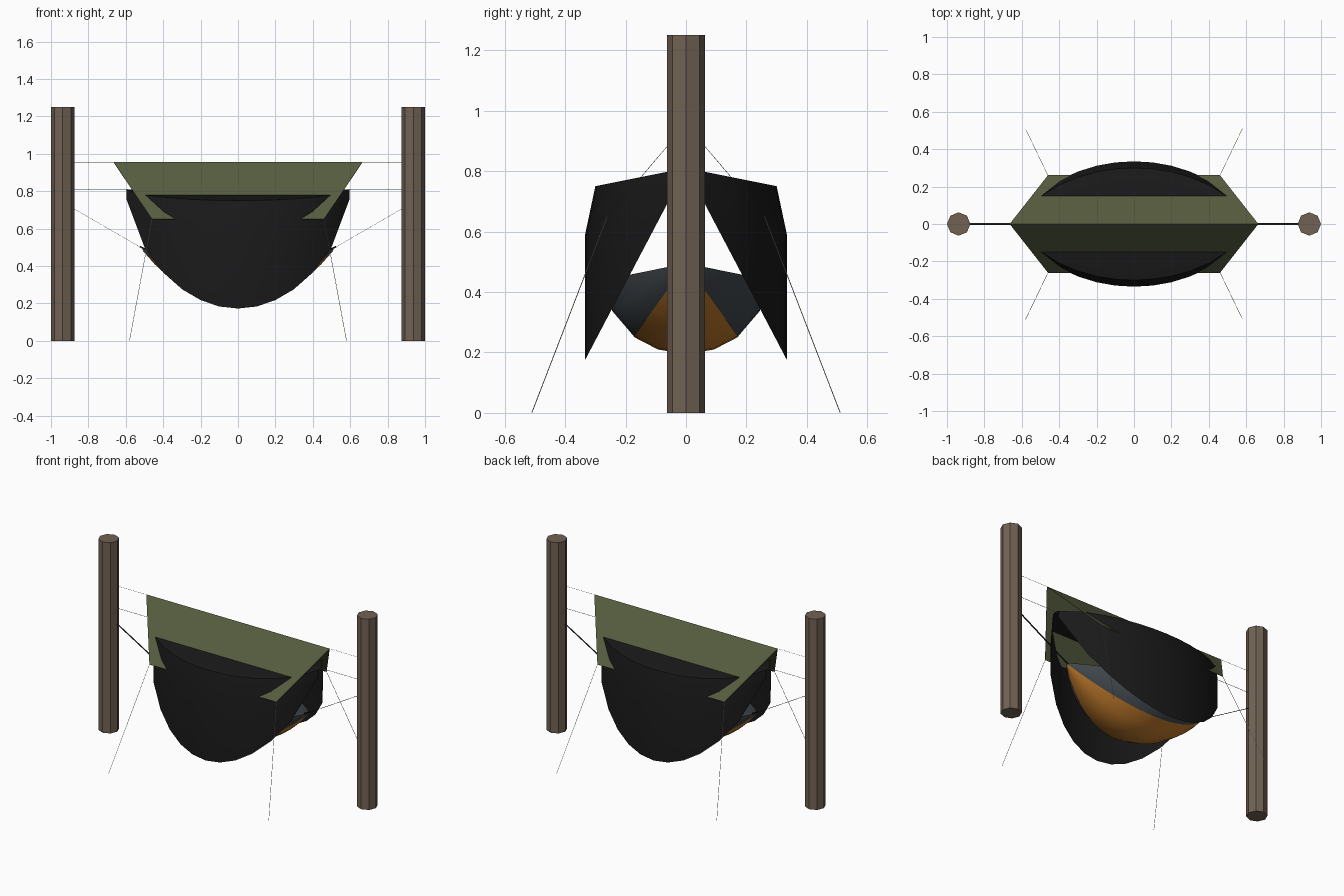
import bpy, bmesh, math
from mathutils import Vector

if "Cube" in bpy.data.objects:
    bpy.data.objects.remove(bpy.data.objects["Cube"])


def material(name, rgb):
    m = bpy.data.materials.new(name)
    m.diffuse_color = (*rgb, 1)
    m.use_nodes = True
    m.node_tree.nodes["Principled BSDF"].inputs["Base Color"].default_value = m.diffuse_color
    return m


BARK = material("bark brown", (0.165, 0.122, 0.088))
OLIVE = material("olive tarp", (0.095, 0.11, 0.05))
BLACK = material("black netting", (0.010, 0.010, 0.010))
GREY = material("slate grey", (0.052, 0.062, 0.072))
ORANGE = material("burnt orange", (0.54, 0.2, 0.025))
STRAP = material("dark strap", (0.012, 0.013, 0.013))
CORD = material("pale cord", (0.55, 0.5, 0.4))


def mesh_object(name, verts, faces, mat, smooth=False):
    me = bpy.data.meshes.new(name)
    me.from_pydata(verts, [], faces)
    me.materials.append(mat)
    ob = bpy.data.objects.new(name, me)
    bpy.context.collection.objects.link(ob)
    if smooth:
        bpy.ops.object.select_all(action='DESELECT')
        ob.select_set(True)
        bpy.context.view_layer.objects.active = ob
        bpy.ops.object.shade_smooth_by_angle(angle=math.radians(32))
    return ob


def thicken(ob, thickness):
    mod = ob.modifiers.new("thickness", 'SOLIDIFY')
    mod.thickness = thickness
    mod.offset = 0


def loft(name, half_len, steps, power, least, apex_z, section, mat):
    """Sheet whose (y, z) section shrinks towards the apex line at both ends."""
    verts, faces, n = [], [], len(section)
    for i in range(steps + 1):
        u = -1 + 2 * i / steps
        f = least + (1 - least) * max(0, 1 - u * u) ** power
        verts += [(u * half_len, y * f, apex_z + (z - apex_z) * f) for y, z in section]
    for i in range(steps):
        for j in range(n - 1):
            a = i * n + j
            faces.append((a, a + 1, a + n + 1, a + n))
    return mesh_object(name, verts, faces, mat, True)


def cord(name, a, b, r, mat):
    """Thin three-sided line between two points."""
    a, b = Vector(a), Vector(b)
    q = (b - a).to_track_quat('Z', 'Y')
    ring = [q @ Vector((r * math.cos(t), r * math.sin(t), 0))
            for t in (0, 2 * math.pi / 3, 4 * math.pi / 3)]
    verts = [a + p for p in ring] + [b + p for p in ring]
    return mesh_object(name, verts, [(i, (i + 1) % 3, (i + 1) % 3 + 3, i + 3) for i in range(3)], mat)


# tarp: hexagonal sheet folded over its ridge
tarp = [(-0.665, 0, 0.955), (0.665, 0, 0.955),
        (-0.46, -0.26, 0.65), (0.46, -0.26, 0.65),
        (-0.46, 0.26, 0.65), (0.46, 0.26, 0.65)]
thicken(mesh_object("tarp", tarp, [(0, 2, 3, 1), (0, 1, 5, 4)], OLIVE), 0.002)

# net: roof and hanging sides, open underneath
half = [(0.335, 0.173), (0.335, 0.585), (0.30, 0.75)]
net_section = half + [(0, 0.81)] + [(-y, z) for y, z in reversed(half)]
loft("bug_net", 0.597, 12, 0.67, 0.08, 0.81, net_section, BLACK)


# hammock body, with a quilt slung just below it over the same curve
def bowl(angles, drop):
    return [(0.27 * math.sin(math.radians(a)), 0.44 - drop - 0.242 * math.cos(math.radians(a)))
            for a in angles]


loft("hammock", 0.51, 16, 0.95, 0.03, 0.495,
     bowl((-90, -65, -40, -20, 0, 20, 40, 65, 90), 0), GREY)
loft("under_quilt", 0.51, 16, 0.95, 0.03, 0.492, bowl((-40, -20, 0, 20, 40), 0.003), ORANGE)

for s, side in ((-1, "left"), (1, "right")):
    # posts
    bm = bmesh.new()
    bmesh.ops.create_cone(bm, cap_ends=True, segments=8, radius1=0.0625, radius2=0.0625, depth=1.25)
    bmesh.ops.translate(bm, verts=bm.verts, vec=(s * 0.9375, 0, 0.625))
    me = bpy.data.meshes.new(side + "_post")
    bm.to_mesh(me)
    bm.free()
    me.materials.append(BARK)
    bpy.context.collection.objects.link(bpy.data.objects.new(side + "_post", me))

    # flat hanging strap and gathered hammock end
    w = 0.005
    strap = mesh_object(side + "_strap",
                        [(s * x, y, z) for x, z in ((0.89, 0.714), (0.52, 0.5)) for y in (-w, w)],
                        [(0, 1, 3, 2)], STRAP)
    thicken(strap, 0.0012)
    cord(side + "_hammock_end", (s * 0.525, 0, 0.505), (s * 0.48, 0, 0.482), 0.005, STRAP)

    # ridge lines of the tarp and net
    cord(side + "_tarp_line", (s * 0.9, 0, 0.955), (s * 0.66, 0, 0.955), 0.001, CORD)
    cord(side + "_net_line", (s * 0.9, 0, 0.81), (s * 0.59, 0, 0.81), 0.0015, CORD)

    # guy lines from the tarp corners to the ground
    for t, end in ((-1, "front"), (1, "back")):
        cord(f"{end}_{side}_guy_line", (s * 0.46, t * 0.26, 0.65), (s * 0.58, t * 0.51, 0.001), 0.0014, CORD)
